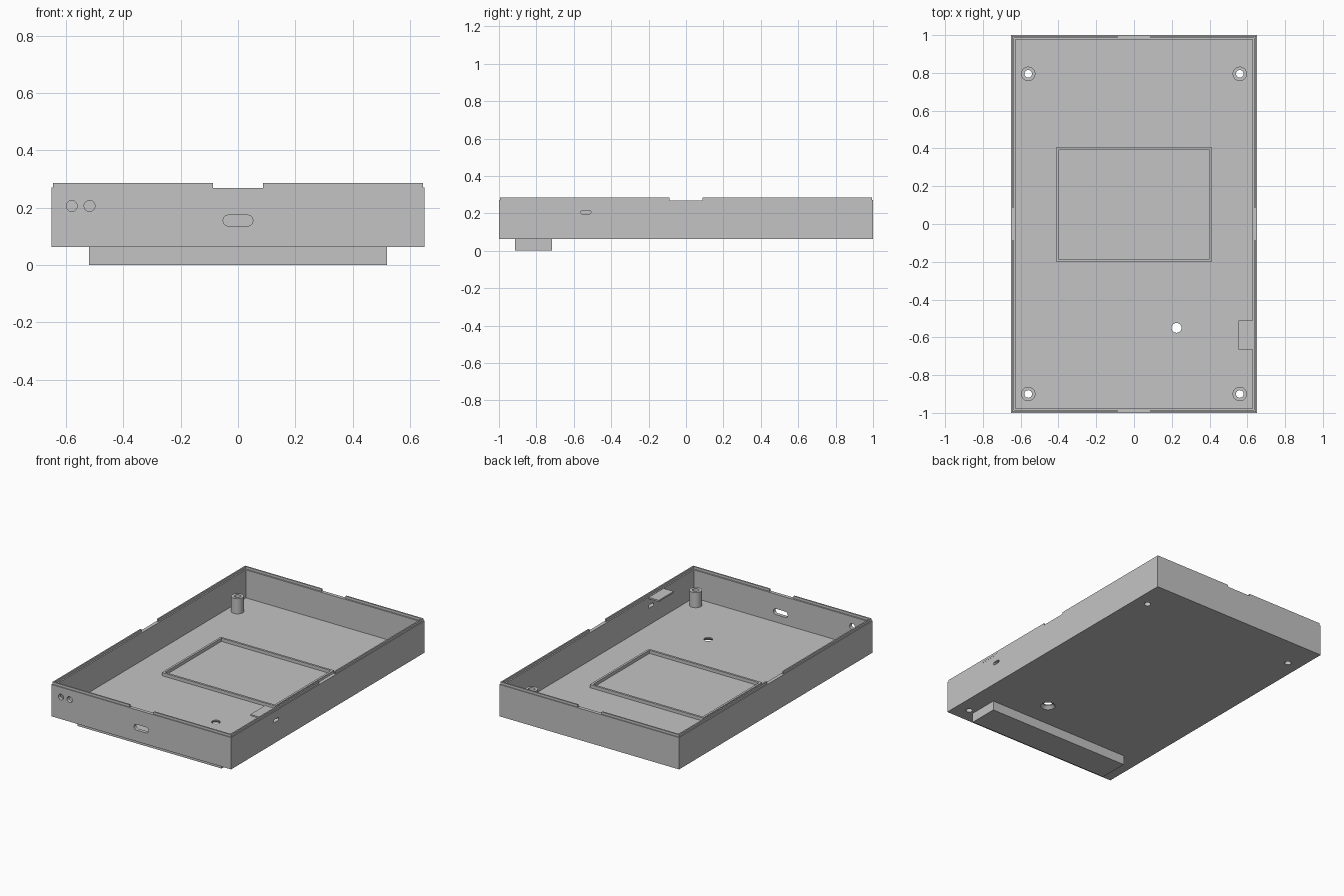
import bpy
import bmesh
from math import cos, sin, pi

cube = bpy.data.objects.get("Cube")
if cube:
    bpy.data.objects.remove(cube)

grey = bpy.data.materials.new("case_grey")
grey.use_nodes = True
colour = (0.55, 0.55, 0.55, 1)
grey.diffuse_color = colour
grey.node_tree.nodes["Principled BSDF"].inputs["Base Color"].default_value = colour


def rect(hx, hy, cx=0, cy=0):
    return [(cx + sx * hx, cy + sy * hy) for sx, sy in ((-1, -1), (1, -1), (1, 1), (-1, 1))]


def round_slot(r, cx, cy, half=0, n=32):
    """Circle, or a slot with round ends when half > 0."""
    pts = []
    for i in range(n):
        a = 2 * pi * (i + 0.5) / n
        pts.append((cx + r * cos(a) + (half if cos(a) > 0 else -half), cy + r * sin(a)))
    return pts


def loft(name, rings, axis="z", closed=False):
    """Skin a list of (2D outline, height) rings along an axis."""
    place = {"x": lambda u, v, w: (w, u, v),
             "y": lambda u, v, w: (u, w, v),
             "z": lambda u, v, w: (u, v, w)}[axis]
    bm = bmesh.new()
    loops = [[bm.verts.new(place(u, v, w)) for u, v in pts] for pts, w in rings]
    pairs = list(zip(loops, loops[1:]))
    if closed:
        pairs.append((loops[-1], loops[0]))
    else:
        bm.faces.new(loops[0])
        bm.faces.new(loops[-1])
    for a, b in pairs:
        n = len(a)
        for i in range(n):
            j = (i + 1) % n
            bm.faces.new((a[i], a[j], b[j], b[i]))
    bmesh.ops.recalc_face_normals(bm, faces=bm.faces)
    mesh = bpy.data.meshes.new(name)
    bm.to_mesh(mesh)
    bm.free()
    mesh.materials.append(grey)
    ob = bpy.data.objects.new(name, mesh)
    bpy.context.collection.objects.link(ob)
    return ob


def prism(name, pts, low, high, axis="z"):
    return loft(name, [(pts, low), (pts, high)], axis)


BASE, FLOOR, LEDGE, TOP = 0.062, 0.087, 0.27, 0.286
WX, WY = 0.65, 1.0


def inset(d, z):
    return rect(WX - d, WY - d), z


# Open tray with a stepped lip around the rim
shell = loft("case_shell", [
    inset(0, BASE), inset(0, LEDGE), inset(0.005, LEDGE), inset(0.005, TOP),
    inset(0.014, TOP), inset(0.014, LEDGE), inset(0.023, LEDGE), inset(0.023, FLOOR)])

# Cutters: notches in the lip, ports in the walls, holes in the floor
posts = [(x, y) for x in (-0.56, 0.56) for y in (-0.9, 0.795)]
cutters = [
    prism("notch_cut", rect(0.087, 1.2), LEDGE - 0.001, 0.4),
    prism("notch_cut", rect(0.8, 0.087), LEDGE - 0.001, 0.4),
    prism("port_cut", round_slot(0.019, 0, 0.155, 0.033), -1.1, -0.9, "y"),
    prism("side_port_cut", round_slot(0.01, -0.535, 0.206, 0.017), 0.55, 0.75, "x"),
    loft("floor_hole_cut", [(round_slot(r, 0.225, -0.55), z)
                            for r, z in ((0.047, 0.05), (0.045, BASE), (0.026, 0.08), (0.026, 0.1))]),
]
for x in (-0.58, -0.518):
    cutters.append(prism("round_port_cut", round_slot(0.019, x, 0.206), -1.1, -0.9, "y"))
for x, y in posts:
    cutters.append(prism("screw_hole_cut", round_slot(0.02, x, y), 0, 0.15))

for c in cutters:
    c.hide_render = True
    mod = shell.modifiers.new("cut", "BOOLEAN")
    mod.operation = "DIFFERENCE"
    mod.solver = "EXACT"
    mod.object = c
graph = bpy.context.evaluated_depsgraph_get()
cut_mesh = bpy.data.meshes.new_from_object(shell.evaluated_get(graph))
shell.modifiers.clear()
shell.data = cut_mesh
for c in cutters:
    bpy.data.objects.remove(c)

# Hollow screw posts in the corners
for x, y in posts:
    name = ("left" if x > 0 else "right") + ("_front" if y < 0 else "_back") + "_screw_post"
    outer, inner = round_slot(0.038, x, y), round_slot(0.02, x, y)
    post = loft(name, [(outer, FLOOR), (outer, 0.186), (inner, 0.186), (inner, FLOOR)], closed=True)
    bpy.ops.object.select_all(action="DESELECT")
    post.select_set(True)
    bpy.context.view_layer.objects.active = post
    bpy.ops.object.shade_smooth_by_angle()

# Raised frame on the floor
outer, inner = rect(0.41, 0.305, 0, 0.103), rect(0.396, 0.291, 0, 0.103)
loft("floor_frame", [(outer, FLOOR), (outer, 0.108), (inner, 0.108), (inner, FLOOR)], closed=True)

# Small shelf on the left wall, and the foot bar below
prism("wall_shelf", rect(0.048, 0.077, 0.6025, -0.588), 0.258, 0.268)
prism("foot_bar", rect(0.52, 0.098, 0, -0.815), 0, BASE)
